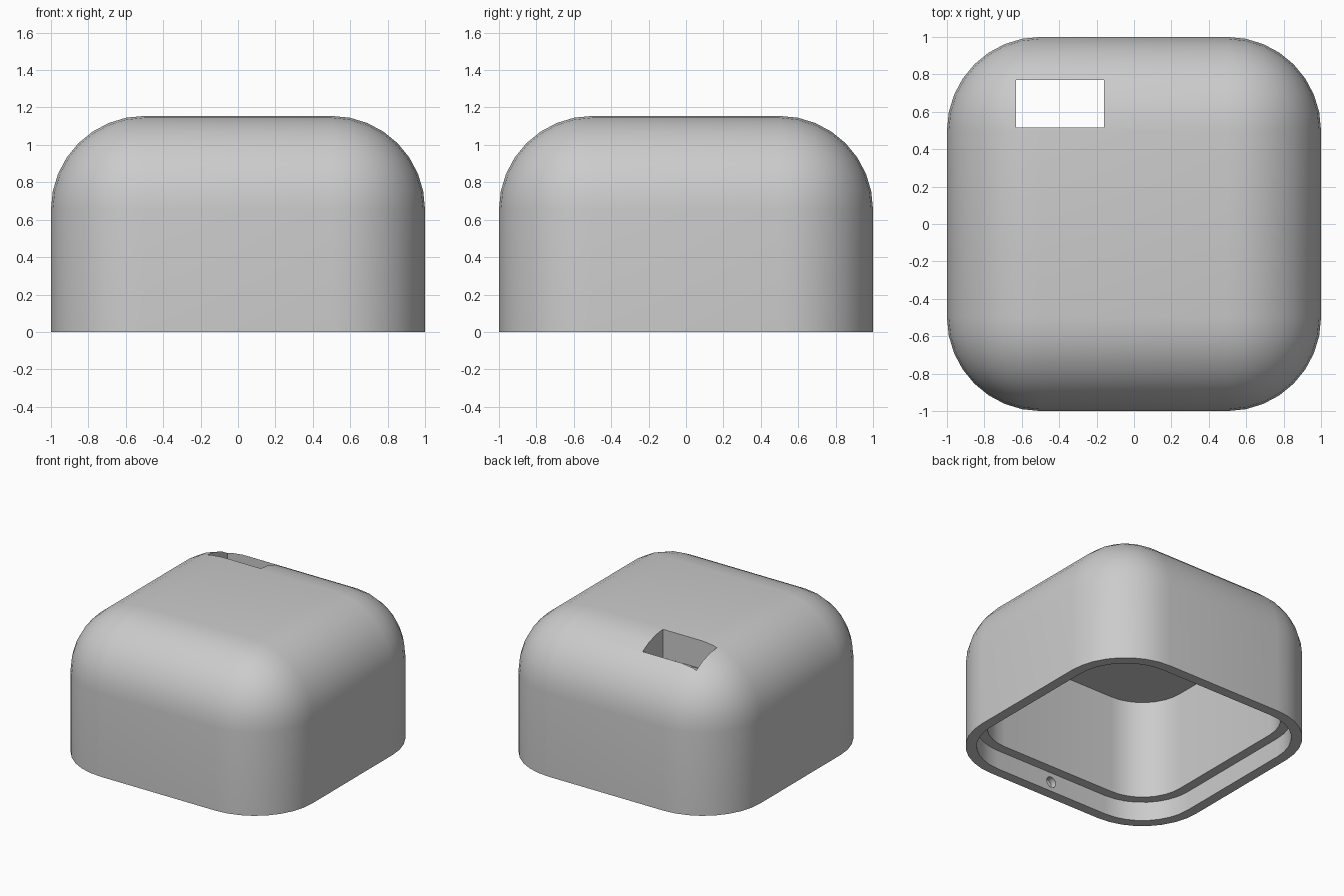
import bpy, bmesh, math
from mathutils import Matrix

HEIGHT = 1.155
RADIUS = 0.5          # outer rounding
WALL = 0.155
LIP_WALL = 0.08
LIP_DEPTH = 0.15
CEILING = 0.93

start = bpy.data.objects.get("Cube")
if start:
    bpy.data.objects.remove(start, do_unlink=True)

grey = bpy.data.materials.new("plain_grey")
grey.use_nodes = True
colour = (0.6, 0.6, 0.6, 1)
grey.diffuse_color = colour
grey.node_tree.nodes["Principled BSDF"].inputs["Base Color"].default_value = colour


def finish(name, bm):
    bmesh.ops.recalc_face_normals(bm, faces=bm.faces)
    mesh = bpy.data.meshes.new(name)
    bm.to_mesh(mesh)
    bm.free()
    mesh.materials.append(grey)
    obj = bpy.data.objects.new(name, mesh)
    bpy.context.collection.objects.link(obj)
    return obj


def box(name, low, high, radius=0, round_top=False):
    """Box with optionally rounded upright edges and top edges."""
    bm = bmesh.new()
    bmesh.ops.create_cube(bm, size=1)
    for v in bm.verts:
        v.co = [lo + (c + 0.5) * (hi - lo) for c, lo, hi in zip(v.co, low, high)]
    if radius:
        edges = []
        for e in bm.edges:
            a, b = (v.co.z for v in e.verts)
            if abs(a - b) > 0.01 or (round_top and min(a, b) > low[2] + 0.01):
                edges.append(e)
        bmesh.ops.bevel(bm, geom=edges, offset=radius, offset_type='OFFSET',
                        segments=8, profile=0.5, affect='EDGES', clamp_overlap=False)
    return finish(name, bm)


def cavity(name, wall, top):
    half = 1 - wall
    return box(name, (-half, -half, -0.2), (half, half, top), RADIUS - wall)


def peg(name, side):
    """Short cylinder along y for a blind hole in the lip."""
    bm = bmesh.new()
    place = Matrix.Translation((0, side * 0.92, 0.075)) @ Matrix.Rotation(math.pi / 2, 4, 'X')
    bmesh.ops.create_cone(bm, cap_ends=True, segments=24, radius1=0.042,
                          radius2=0.042, depth=0.1, matrix=place)
    return finish(name, bm)


# Rounded shell
housing = box("housing", (-1, -1, 0), (1, 1, HEIGHT), RADIUS, round_top=True)

# Hollow inside, stepped lip, top slot and blind holes
cutters = [
    cavity("main_cavity", WALL, CEILING),
    cavity("lip_recess", LIP_WALL, LIP_DEPTH),
    box("top_slot", (-0.63, 0.515, 0.6), (-0.16, 0.77, 1.4)),
    peg("front_lip_hole", -1),
    peg("back_lip_hole", 1),
]
bpy.ops.object.select_all(action='DESELECT')
bpy.context.view_layer.objects.active = housing
housing.select_set(True)
for cutter in cutters:
    mod = housing.modifiers.new(cutter.name, 'BOOLEAN')
    mod.operation = 'DIFFERENCE'
    mod.solver = 'EXACT'
    mod.object = cutter
    bpy.ops.object.modifier_apply(modifier=mod.name)
    bpy.data.objects.remove(cutter, do_unlink=True)

bpy.ops.object.shade_smooth_by_angle(angle=math.radians(30))
